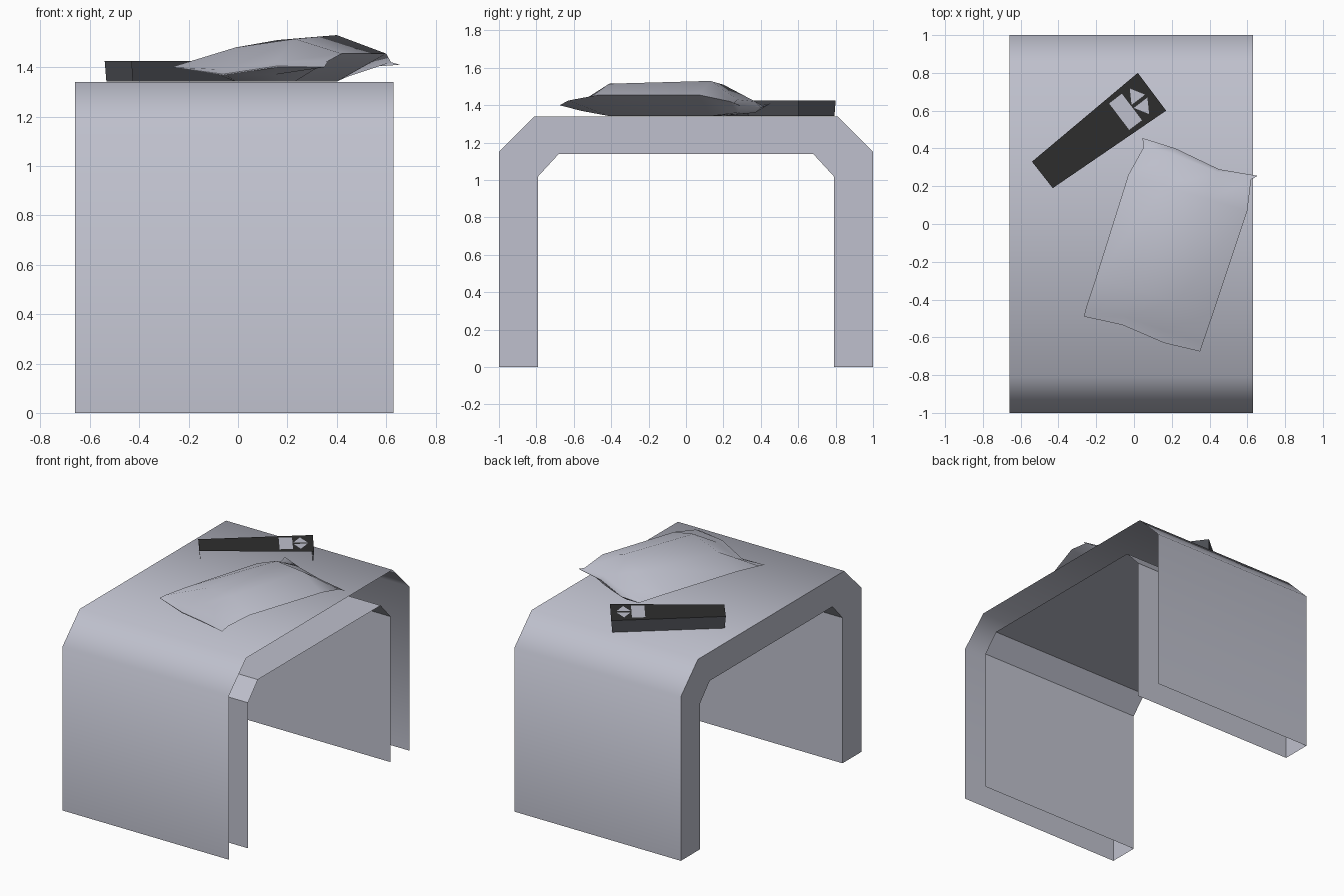
import bpy
import math
from mathutils import Vector

cube = bpy.data.objects.get("Cube")
if cube:
    bpy.data.objects.remove(cube, do_unlink=True)


def make_material(name, color):
    mat = bpy.data.materials.new(name)
    mat.use_nodes = True
    mat.diffuse_color = (*color, 1)
    mat.node_tree.nodes["Principled BSDF"].inputs["Base Color"].default_value = (*color, 1)
    return mat


grey = make_material("pale grey", (0.52, 0.53, 0.61))
black = make_material("soft black", (0.027, 0.027, 0.027))
charcoal = make_material("charcoal", (0.07, 0.073, 0.085))


def make_object(name, verts, faces, mats, smooth_angle=None):
    mesh = bpy.data.meshes.new(name)
    mesh.from_pydata(verts, [], faces)
    for mat in mats:
        mesh.materials.append(mat)
    obj = bpy.data.objects.new(name, mesh)
    bpy.context.collection.objects.link(obj)
    if smooth_angle:
        bpy.ops.object.select_all(action="DESELECT")
        obj.select_set(True)
        bpy.context.view_layer.objects.active = obj
        bpy.ops.object.shade_smooth_by_angle(angle=math.radians(smooth_angle))
    return obj


# Table: a bent sheet outside, another inside, closed on the right end only
X_RIGHT, X_LEFT = -0.66, 0.63


def arch(half):
    """Mirror one half of the (y, z) profile to the back."""
    return [(-y, z) for y, z in half] + [(y, z) for y, z in reversed(half)]


outer = arch([(1, 0), (1, 1.15), (0.81, 1.34)])
inner = arch([(0.79, 0), (0.79, 1.02), (0.68, 1.14)])


def bent_sheet(name, profile, flip, smooth_angle):
    verts = [(x, y, z) for y, z in profile for x in (X_RIGHT, X_LEFT)]
    faces = []
    for i in range(0, len(verts) - 2, 2):
        face = [i, i + 1, i + 3, i + 2]
        faces.append(face[::-1] if flip else face)
    make_object(name, verts, faces, [grey], smooth_angle)


bent_sheet("table_outer", outer, False, 60)
bent_sheet("table_inner", inner, True, None)
n = len(outer)
make_object("table_right_end",
            [(X_RIGHT, y, z) for y, z in outer + inner],
            [(i, i + 1, n + i + 1, n + i) for i in range(n - 1)], [grey])

# Remote control: tapered box, open at the bottom and along one long side
TABLE_Z, REMOTE_Z = 1.342, 1.425
corners = [Vector(c) for c in ((-0.43, 0.19), (0.17, 0.6), (0.02, 0.8), (-0.54, 0.33))]
centre = sum(corners, Vector((0, 0))) / 4
top = [(c.x, c.y, REMOTE_Z) for c in corners]
base = [(*(centre + (c - centre) * 0.98), TABLE_Z) for c in corners]
sides = [(4 + i, 4 + (i + 1) % 4, (i + 1) % 4, i) for i in (1, 2, 3)]
remote = make_object("remote", top + base, [(0, 1, 2, 3)] + sides, [black, charcoal])
for poly in remote.data.polygons:
    poly.material_index = 0 if poly.normal.z > 0.7 else 1

# Remote buttons: thin plates laid out along the remote's length
start = (corners[0] + corners[3]) / 2
along = ((corners[1] + corners[2]) / 2 - start).normalized()
across = Vector((-along.y, along.x))


def plate(name, points):
    verts = [(*(start + along * u + across * v), REMOTE_Z + 0.003) for u, v in points]
    make_object(name, verts, [tuple(range(len(verts)))], [grey])


plate("square_button", [(0.51, -0.088), (0.595, -0.088), (0.595, 0.088), (0.51, 0.088)])
plate("up_button", [(0.6, 0.01), (0.69, 0.01), (0.645, 0.085)])
plate("down_button", [(0.69, -0.01), (0.6, -0.01), (0.645, -0.085)])

# Bag: stations from front hem to back hem, four points across, then underside height
stations = [
    ([(-0.265, -0.49, 1.4), (-0.06, -0.535, 1.372), (0.16, -0.63, 1.405), (0.35, -0.675, 1.4)], None),
    ([(-0.255, -0.447, 1.405), (-0.05, -0.49, 1.39), (0.15, -0.56, 1.42), (0.365, -0.63, 1.425)], 1.37),
    ([(-0.2, -0.28, 1.415), (-0.01, -0.34, 1.48), (0.23, -0.41, 1.515), (0.42, -0.47, 1.455)], TABLE_Z),
    ([(-0.03, 0.26, 1.42), (0.16, 0.2, 1.51), (0.4, 0.13, 1.53), (0.6, 0.07, 1.455)], TABLE_Z),
    ([(0.05, 0.405, 1.4), (0.2, 0.37, 1.42), (0.44, 0.275, 1.43), (0.62, 0.235, 1.42)], 1.36),
    ([(0.045, 0.455, 1.41), (0.22, 0.4, 1.39), (0.45, 0.29, 1.4), (0.655, 0.255, 1.41)], None),
]
verts = []
for row, under in stations:
    verts += row
    # underside points run back from left to right below the upper ones
    for x, y, z in (row[2], row[1]):
        verts.append((x, y, under or z - 0.005))
ring = 6
faces = []
for s in range(len(stations) - 1):
    for k in range(ring):
        a, b = s * ring + k, s * ring + (k + 1) % ring
        faces.append((a, b, b + ring, a + ring))
last = ring * (len(stations) - 1)
faces.append(tuple(reversed(range(ring))))
faces.append(tuple(range(last, last + ring)))
make_object("bag", verts, faces, [grey], 45)
